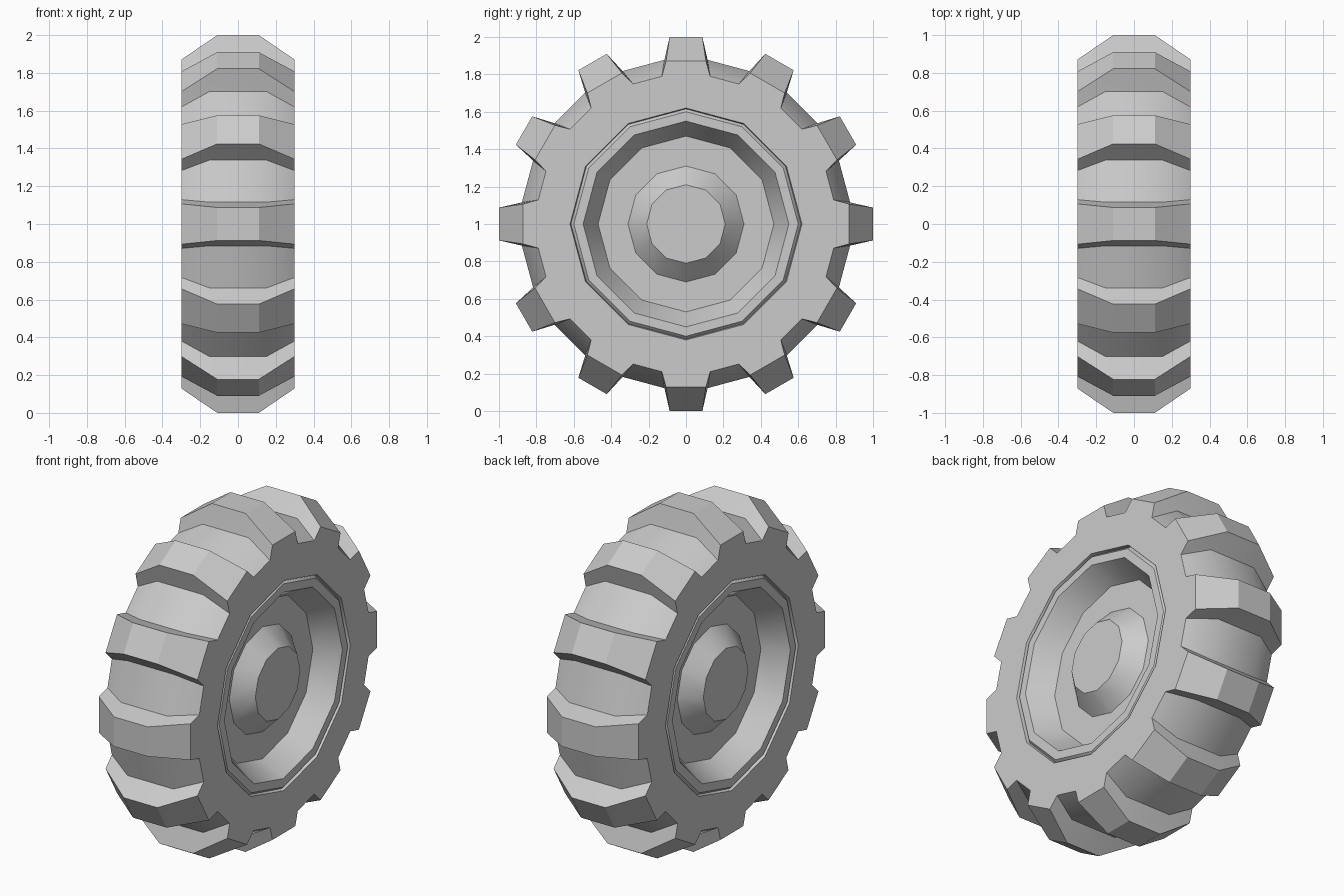
import bpy, bmesh
from math import sin, cos, radians

if "Cube" in bpy.data.objects:
    bpy.data.objects.remove(bpy.data.objects["Cube"])

SIDES = 12
STEP = 360 / SIDES


def point(x, r, deg):
    a = radians(deg)
    return (x, r * sin(a), 1 + r * cos(a))


def loft(bm, rings):
    rows = [[bm.verts.new(p) for p in ring] for ring in rings]
    for a, b in zip(rows, rows[1:]):
        n = len(a)
        for i in range(n):
            j = (i + 1) % n
            bm.faces.new((a[i], a[j], b[j], b[i]))
    return rows


def finish(bm, name, angle):
    bmesh.ops.recalc_face_normals(bm, faces=bm.faces)
    mesh = bpy.data.meshes.new(name)
    bm.to_mesh(mesh)
    bm.free()
    ob = bpy.data.objects.new(name, mesh)
    bpy.context.collection.objects.link(ob)
    bpy.ops.object.select_all(action='DESELECT')
    bpy.context.view_layer.objects.active = ob
    ob.select_set(True)
    bpy.ops.object.shade_smooth_by_angle(angle=radians(angle))
    return ob


def tread_ring(side, base, lug):
    """base and lug are (x, radius, half angle); the ring is toothed."""
    (bx, br, ba), (lx, lr, la) = base, lug
    ring = []
    for k in range(SIDES):
        c = k * STEP
        ring += [point(side * bx, br, c - ba), point(side * lx, lr, c - la),
                 point(side * lx, lr * cos(radians(la)), c),
                 point(side * lx, lr, c + la), point(side * bx, br, c + ba)]
    return ring


def rim_edge(side, x, r):
    """Twelve-sided edge carrying the same points as the tread ring."""
    ring = []
    for k in range(SIDES):
        for off in (-9.3, -7, 0, 7, 9.3):
            rr = r * cos(radians(15)) / cos(radians(off % STEP - 15))
            ring.append(point(side * x, rr, k * STEP + off))
    return ring


# Tyre: toothed tread, sloped shoulders and flat sidewalls
shoulder = ((0.30, 0.80, 9.3), (0.30, 0.877, 7))
crown = ((0.15, 0.885, 7.5), (0.11, 1.0036, 5))
bm = bmesh.new()
loft(bm, [rim_edge(-1, 0.30, 0.62), tread_ring(-1, *shoulder),
          tread_ring(-1, *crown), tread_ring(1, *crown),
          tread_ring(1, *shoulder), rim_edge(1, 0.30, 0.62)])
finish(bm, "tyre", 31)

# Wheel discs: raised lip, dished rim and conical hub on both sides
profile = [(0.30, 0.62), (0.28, 0.615), (0.297, 0.60), (0.297, 0.55),
           (0.16, 0.47), (0.16, 0.31), (0.26, 0.21)]
for side, name in ((1, "right_wheel_disc"), (-1, "left_wheel_disc")):
    bm = bmesh.new()
    rows = loft(bm, [[point(side * x, r, k * STEP) for k in range(SIDES)]
                     for x, r in profile])
    bm.faces.new(rows[-1])
    ob = finish(bm, name, 31)
    # Make the open disc face outward
    if ob.data.polygons[-1].normal.x * side < 0:
        ob.data.flip_normals()
